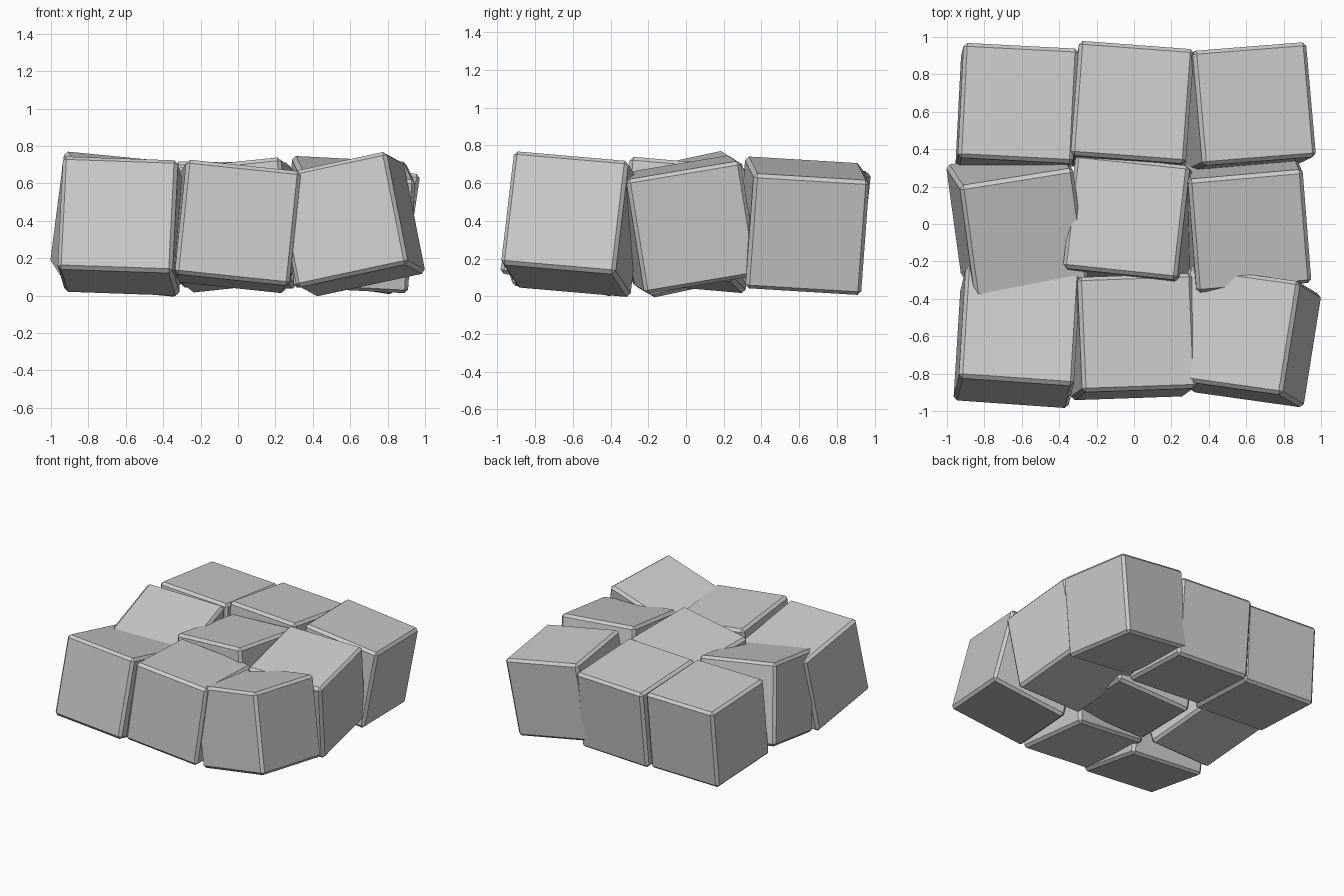
import bpy, bmesh
from math import radians
from mathutils import Euler

if "Cube" in bpy.data.objects:
    bpy.data.objects.remove(bpy.data.objects["Cube"])

SIZE, STEP, BEVEL = 0.617, 0.612, 0.02
SHIFT_X, SHIFT_Y = -0.013, 0.009

# Tilt in degrees (x, y, z) and centre height; rows front to back, columns left to right
BLOCKS = [
    [(-12, 2, -4, 0.372), (-4, 6, 2, 0.370), (-5, -12, -8, 0.382)],
    [(12, 5.5, 9, 0.382), (-5, -6, -6, 0.378), (9.5, 3, 5, 0.380)],
    [(-5, 1, -3, 0.377), (-6, 0.5, -4.3, 0.377), (-3.5, 9, 4.5, 0.374)],
]
ROWS = ("front", "middle", "back")
COLS = ("left", "centre", "right")


def block(name, loc, tilt):
    """Cube with a narrow flat chamfer on all edges."""
    bm = bmesh.new()
    bmesh.ops.create_cube(bm, size=SIZE)
    bmesh.ops.bevel(bm, geom=bm.edges[:], offset=BEVEL, segments=1,
                    affect='EDGES', profile=0.5)
    mesh = bpy.data.meshes.new(name)
    bm.to_mesh(mesh)
    bm.free()
    ob = bpy.data.objects.new(name, mesh)
    ob.location = loc
    ob.rotation_euler = Euler([radians(a) for a in tilt])
    bpy.context.collection.objects.link(ob)
    return ob


# Three by three grid of loosely set paving blocks
for r, row in enumerate(BLOCKS):
    for c, (rx, ry, rz, z) in enumerate(row):
        block(f"{ROWS[r]}_{COLS[c]}_block",
              ((c - 1) * STEP + SHIFT_X, (r - 1) * STEP + SHIFT_Y, z),
              (rx, ry, rz))
